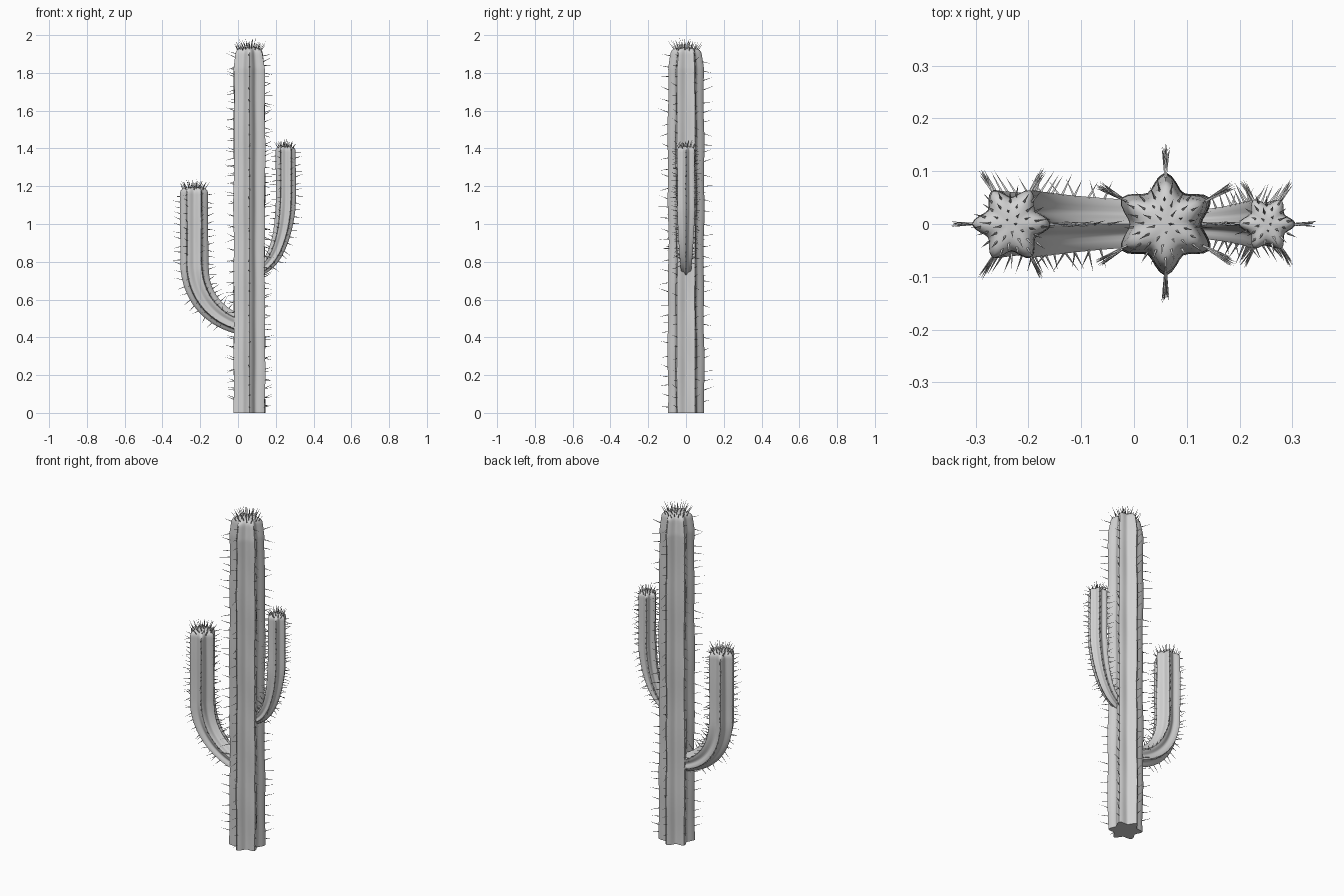
import bpy, bmesh, math, random
from mathutils import Vector
from mathutils.geometry import interpolate_bezier

random.seed(4)
cube = bpy.data.objects.get("Cube")
if cube:
    bpy.data.objects.remove(cube, do_unlink=True)

RIBS = 6
SEGS = 48
Y = Vector((0, 1, 0))

# One pale grey covers skin and thorns
GREY = (0.64, 0.64, 0.64, 1)
SKIN = bpy.data.materials.new("pale grey")
SKIN.use_nodes = True
SKIN.diffuse_color = GREY
SKIN.node_tree.nodes["Principled BSDF"].inputs["Base Color"].default_value = GREY


def finish(bm, name):
    bmesh.ops.recalc_face_normals(bm, faces=bm.faces)
    mesh = bpy.data.meshes.new(name)
    bm.to_mesh(mesh)
    bm.free()
    obj = bpy.data.objects.new(name, mesh)
    mesh.materials.append(SKIN)
    bpy.context.collection.objects.link(obj)
    return obj


def rib_profile(t):
    """Ribbed cross-section: fairly sharp crests and rounded valleys."""
    soft = 0.5 + 0.5 * math.cos(RIBS * t)
    sharp = 1 - abs(math.sin(RIBS * t / 2))
    return 0.69 + 0.31 * (0.6 * soft + 0.4 * sharp)


def frames(points):
    """Position, tangent and in-plane normal at each path point."""
    out = []
    for i, p in enumerate(points):
        t = (points[min(i + 1, len(points) - 1)] - points[max(i - 1, 0)]).normalized()
        out.append((p, t, Y.cross(t)))
    return out


def stem(name, points, radius, turn, wobble):
    """Sweep the ribbed section along a path and close it with a rounded cap."""
    bm = bmesh.new()
    path = frames(points)
    end, up, side = path[-1]
    sections = [(p, u, radius(i / (len(path) - 1)), i) for i, (p, t, u) in enumerate(path)]
    full, last = sections[-1][2], len(path)
    for lift, scale in ((0.14, 0.96), (0.25, 0.88), (0.34, 0.74), (0.39, 0.5), (0.41, 0.22)):
        sections.append((end + up * lift * full, side, full * scale, last))
    rings = []
    for p, u, r, i in sections:
        ring = []
        for k in range(SEGS):
            a = math.tau * k / SEGS
            bump = 1 + wobble * math.sin(i * 0.11 + 2 * math.sin(a)) * math.cos(i * 0.05 + a)
            d = r * bump * rib_profile(a - turn)
            ring.append(bm.verts.new(p + (u * math.cos(a) + Y * math.sin(a)) * d))
        rings.append(ring)
    for low, high in zip(rings, rings[1:]):
        for k in range(SEGS):
            n = (k + 1) % SEGS
            bm.faces.new((low[k], low[n], high[n], high[k]))
    bm.faces.new(rings[0])
    bm.faces.new(rings[-1])
    obj = finish(bm, name)
    bpy.ops.object.select_all(action='DESELECT')
    obj.select_set(True)
    bpy.context.view_layer.objects.active = obj
    bpy.ops.object.shade_smooth_by_angle(angle=math.radians(60))


def add_spine(bm, base, direction, length):
    """Thin three-sided thorn."""
    d = direction.normalized()
    a = d.orthogonal().normalized() * 0.0028
    b = d.cross(a)
    tip = bm.verts.new(base + d * length)
    foot = [bm.verts.new(base + a * math.cos(q) + b * math.sin(q))
            for q in (0, math.tau / 3, 2 * math.tau / 3)]
    for k in range(3):
        bm.faces.new((foot[k], foot[(k + 1) % 3], tip))


def spines(name, points, radius, turn, step, length, crown, skip):
    bm = bmesh.new()
    path = frames(points)
    for rib in range(RIBS):
        a = turn + math.tau * rib / RIBS
        travelled, due = 0, skip + random.uniform(0, step)
        for i in range(1, len(path)):
            p, t, u = path[i]
            travelled += (p - path[i - 1][0]).length
            if travelled < due:
                continue
            due += step * random.uniform(0.75, 1.25)
            out = u * math.cos(a) + Y * math.sin(a)
            lean = t * random.uniform(-0.35, 0.45) + t.cross(out) * random.uniform(-0.15, 0.15)
            base = p + out * radius(i / (len(path) - 1)) * 0.96
            add_spine(bm, base, out + lean, length * random.uniform(0.75, 1.1))
    # Tuft of thorns on the crown
    end, up, side = path[-1]
    r = radius(1)
    for k in range(crown):
        f = math.sqrt((k + 0.5) / crown) * 0.8
        a = k * 2.4
        out = side * math.cos(a) + Y * math.sin(a)
        base = end + out * r * f + up * r * (0.37 - 0.32 * f ** 3)
        lean = out * (f * 0.8 + random.uniform(-0.2, 0.2))
        add_spine(bm, base, up + lean, length * random.uniform(0.6, 1.1))
    finish(bm, name)


def vec(x, z):
    return Vector((x, 0, z))


def straight(a, b, spacing=0.01):
    n = round((b - a).length / spacing)
    return [a.lerp(b, k / n) for k in range(n + 1)]


def arm_path(start, h1, h2, bend, top):
    return interpolate_bezier(start, h1, h2, bend, 45) + straight(bend, top)[1:]


def grow(start, full, reach):
    return lambda f: start + (full - start) * min(1, f / reach) ** 0.8


def trunk_radius(f):
    return 0.095 - 0.012 * max(0, f - 0.96) / 0.04


trunk = straight(vec(0.06, 0), vec(0.06, 1.9))
right_arm = arm_path(vec(0.03, 0.46), vec(-0.13, 0.50), vec(-0.232, 0.62),
                     vec(-0.232, 0.80), vec(-0.232, 1.165))
left_arm = arm_path(vec(0.10, 0.75), vec(0.21, 0.79), vec(0.253, 0.98),
                    vec(0.253, 1.15), vec(0.253, 1.39))

# name, path, radius, rib turn, wobble, thorn spacing, thorn length, crown count, bare start
parts = (
    ("trunk", trunk, trunk_radius, math.pi / 6, 0.04, 0.055, 0.057, 44, 0.02),
    ("right_arm", right_arm, grow(0.048, 0.074, 0.5), 0, 0.03, 0.035, 0.048, 40, 0.09),
    ("left_arm", left_arm, grow(0.026, 0.053, 0.55), 0, 0.03, 0.033, 0.043, 28, 0.06),
)
for name, path, radius, turn, wobble, step, length, crown, skip in parts:
    stem(name, path, radius, turn, wobble)
    spines(name + "_spines", path, radius, turn, step, length, crown, skip)
